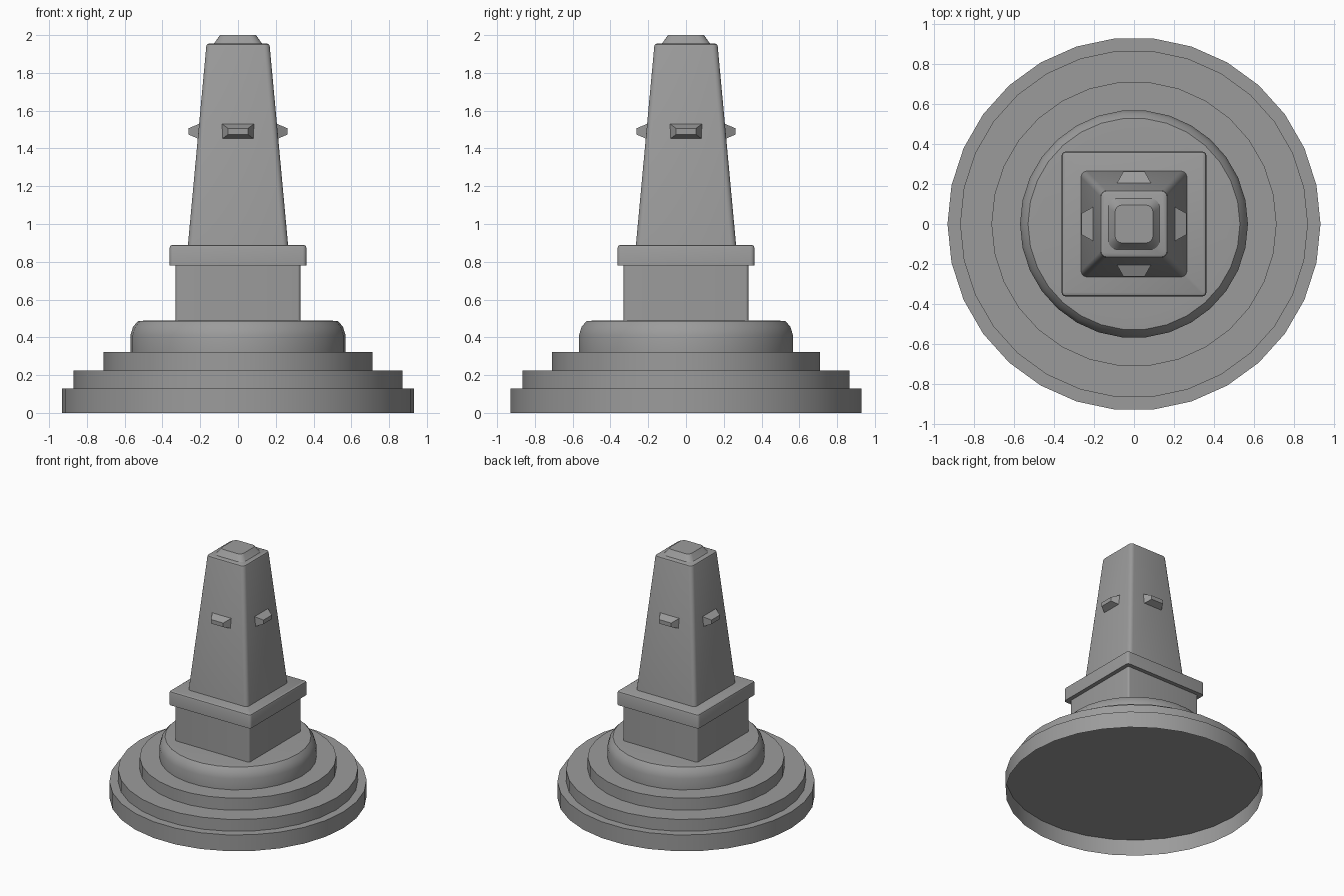
import bpy, bmesh, math
from mathutils import Matrix, Vector

cube = bpy.data.objects.get("Cube")
if cube:
    bpy.data.objects.remove(cube, do_unlink=True)

stone = bpy.data.materials.new("grey stone")
stone.use_nodes = True
GREY = (0.33, 0.33, 0.33, 1)
stone.diffuse_color = GREY
bsdf = next(n for n in stone.node_tree.nodes if n.type == 'BSDF_PRINCIPLED')
bsdf.inputs["Base Color"].default_value = GREY
bsdf.inputs["Roughness"].default_value = 0.8


def circle(radius, z, sides=30):
    """Ring of points, counter-clockwise from +x."""
    steps = [2 * math.pi * i / sides for i in range(sides)]
    return [Vector((radius * math.cos(a), radius * math.sin(a), z)) for a in steps]


def rounded_square(half, z, corner, segments=4):
    """Square ring whose corners are small arcs."""
    ring = []
    for quarter in range(4):
        mid = math.pi / 4 + quarter * math.pi / 2
        centre = Vector((math.cos(mid), math.sin(mid), 0)) * (half - corner) * math.sqrt(2)
        for s in range(segments + 1):
            a = quarter * math.pi / 2 + s * math.pi / 2 / segments
            ring.append(centre + Vector((corner * math.cos(a), corner * math.sin(a), z)))
    return ring


def rectangle(half_x, half_y, z):
    return [Vector((x * half_x, y * half_y, z))
            for x, y in ((-1, -1), (1, -1), (1, 1), (-1, 1))]


def loft(name, rings, bottom=False, top=True, matrix=Matrix(), smooth=True):
    """Skin a stack of equal rings into one object."""
    bm = bmesh.new()
    rows = [[bm.verts.new(p) for p in ring] for ring in rings]
    count = len(rows[0])
    for low, high in zip(rows, rows[1:]):
        for i in range(count):
            j = (i + 1) % count
            bm.faces.new((low[i], low[j], high[j], high[i]))
    if bottom:
        bm.faces.new(rows[0][::-1])
    if top:
        bm.faces.new(rows[-1])
    mesh = bpy.data.meshes.new(name)
    bm.to_mesh(mesh)
    bm.free()
    mesh.transform(matrix)
    mesh.materials.append(stone)
    if smooth:
        mesh.shade_smooth()
        mesh.set_sharp_from_angle(angle=math.radians(35))
    obj = bpy.data.objects.new(name, mesh)
    bpy.context.collection.objects.link(obj)
    return obj


# Round stepped base; the lowest step is an open skirt
loft("base_skirt", [circle(0.933, 0), circle(0.933, 0.13), circle(0.87, 0.13)], top=False)
loft("middle_step", [circle(0.87, 0.13), circle(0.87, 0.225)], bottom=True)
loft("upper_step", [circle(0.713, 0.225), circle(0.713, 0.322)])

# Drum with a softened shoulder
drum = ((0.57, 0.322), (0.57, 0.41), (0.556, 0.455), (0.53, 0.486), (0.47, 0.49))
loft("drum", [circle(r, z) for r, z in drum])

# Square pedestal and its overhanging slab
loft("pedestal", [rounded_square(0.33, z, 0.015) for z in (0.49, 0.78)], top=False)
slab = ((0.362, 0.78, 0.02), (0.362, 0.875, 0.02), (0.358, 0.885, 0.016), (0.348, 0.89, 0.01))
loft("pedestal_slab", [rounded_square(*s) for s in slab], bottom=True)

# Tapered shaft and small cap
shaft = ((0.265, 0.89, 0.03), (0.168, 1.94, 0.03), (0.164, 1.95, 0.026), (0.154, 1.955, 0.02))
loft("shaft", [rounded_square(*s) for s in shaft])
loft("top_cap", [rounded_square(0.128, 1.955, 0.045), rounded_square(0.12, 1.965, 0.045),
                 rounded_square(0.095, 2.0, 0.035)])

# One faceted stud on each shaft face
for turn, side in enumerate(("front", "left", "back", "right")):
    place = Matrix.Rotation(turn * math.pi / 2, 4, 'Z') @ Matrix.Rotation(math.pi / 2, 4, 'X')
    place = Matrix.Translation((0, 0, 1.49)) @ place
    loft(side + "_stud", [rectangle(0.087, 0.042, 0.202), rectangle(0.053, 0.016, 0.263)],
         matrix=place, smooth=False)
